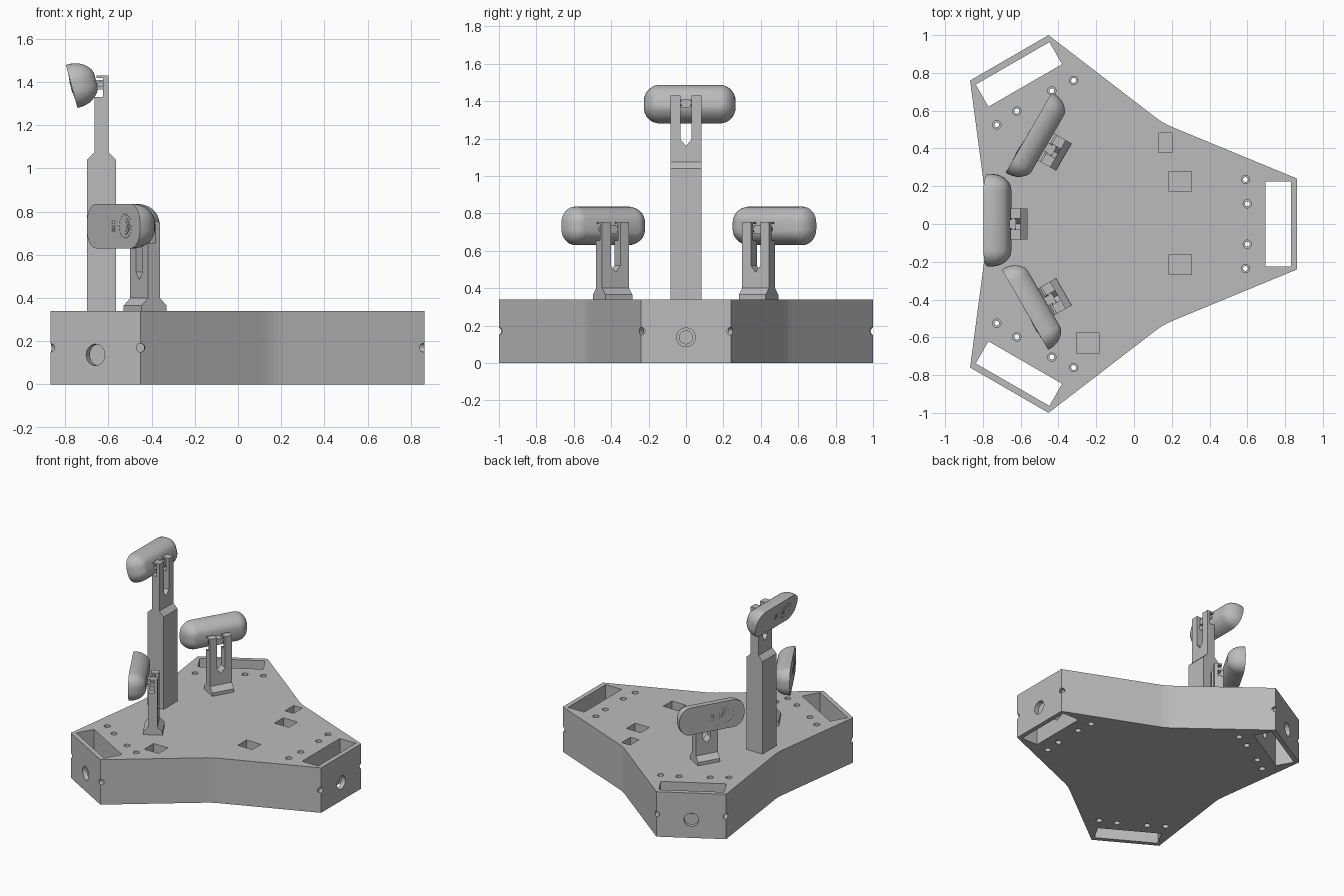
import bpy, bmesh, math
from mathutils import Matrix, Vector

old = bpy.data.objects.get("Cube")
if old:
    bpy.data.objects.remove(old, do_unlink=True)

grey = bpy.data.materials.new("plain grey")
grey.use_nodes = True
COLOUR = (0.5, 0.5, 0.5, 1)
grey.diffuse_color = COLOUR
grey.node_tree.nodes["Principled BSDF"].inputs["Base Color"].default_value = COLOUR

HEIGHT = 0.34
HUB = Matrix.Translation((-0.152, 0, 0))
ARMS = [HUB @ Matrix.Rotation(math.radians(a), 4, 'Z') for a in (0, 120, 240)]


def finish(name, bm):
    bmesh.ops.recalc_face_normals(bm, faces=bm.faces)
    mesh = bpy.data.meshes.new(name)
    bm.to_mesh(mesh)
    bm.free()
    mesh.materials.append(grey)
    obj = bpy.data.objects.new(name, mesh)
    bpy.context.collection.objects.link(obj)
    return obj


def loft(bm, rings):
    """Skin a stack of equal-length point rings and cap both ends."""
    loops = [[bm.verts.new(p) for p in ring] for ring in rings]
    n = len(loops[0])
    for a, b in zip(loops, loops[1:]):
        for i in range(n):
            bm.faces.new((a[i], a[(i + 1) % n], b[(i + 1) % n], b[i]))
    bm.faces.new(loops[0])
    bm.faces.new(loops[-1])


def box(bm, lo, hi, matrix=Matrix()):
    lo, hi = Vector(lo), Vector(hi)
    m = matrix @ Matrix.Translation((lo + hi) / 2) @ Matrix.Diagonal((*(hi - lo), 1))
    bmesh.ops.create_cube(bm, size=1, matrix=m)


def rod(bm, start, end, r, matrix=Matrix(), r2=None):
    start, end = Vector(start), Vector(end)
    d = end - start
    m = matrix @ Matrix.Translation((start + end) / 2) @ d.to_track_quat('Z', 'Y').to_matrix().to_4x4()
    bmesh.ops.create_cone(bm, cap_ends=True, segments=24, radius1=r,
                          radius2=r if r2 is None else r2, depth=d.length, matrix=m)


def cut(obj, bm):
    cutter = finish("cutter", bm)
    cutter.hide_render = True
    mod = obj.modifiers.new("cut", 'BOOLEAN')
    mod.operation, mod.solver, mod.object = 'DIFFERENCE', 'EXACT', cutter
    bpy.context.view_layer.objects.active = obj
    bpy.ops.object.modifier_apply(modifier=mod.name)
    bpy.data.objects.remove(cutter, do_unlink=True)


def smooth(obj):
    bpy.ops.object.select_all(action='DESELECT')
    obj.select_set(True)
    bpy.context.view_layer.objects.active = obj
    bpy.ops.object.shade_smooth_by_angle(angle=math.radians(30))


# Three-armed base with softened inner corners
outline = []
for m in ARMS:
    corner = Vector((0.3075, 0.5326, 0))
    end_a, end_b = Vector((1.016, 0.24, 0)), None
    end_b = Matrix.Rotation(math.radians(120), 3, 'Z') @ Vector((1.016, -0.24, 0))
    p = corner + (end_a - corner).normalized() * 0.05
    q = corner + (end_b - corner).normalized() * 0.05
    outline += [m @ Vector((1.016, -0.24, 0)), m @ end_a]
    for i in range(6):
        t = i / 5
        outline.append(m @ (p * (1 - t) ** 2 + corner * 2 * t * (1 - t) + q * t * t))
bm = bmesh.new()
loft(bm, [outline, [v + Vector((0, 0, HEIGHT)) for v in outline]])
base = finish("base", bm)

# Hand slots, screw bores and square sockets
bm = bmesh.new()
SCREWS = [(0.742, 0.235), (0.752, 0.107), (0.752, -0.107), (0.742, -0.235)]
for m in ARMS:
    box(bm, (0.847, -0.225, -0.1), (0.982, 0.225, 0.5), m)
    for x, y in SCREWS:
        rod(bm, (x, y, -0.1), (x, y, 0.5), 0.013, m)
for x, y, w, d in [(0.245, 0.225, 0.12, 0.105), (0.245, -0.215, 0.12, 0.105),
                   (-0.245, -0.63, 0.12, 0.11), (0.165, 0.43, 0.07, 0.105)]:
    box(bm, (x - w / 2, y - d / 2, 0.22), (x + w / 2, y + d / 2, 0.5))
cut(base, bm)

# Countersinks, end holes and corner holes
bm = bmesh.new()
for m in ARMS:
    for x, y in SCREWS:
        rod(bm, (x, y, 0.31), (x, y, 0.36), 0.022, m)
        rod(bm, (x, y, -0.02), (x, y, 0.03), 0.022, m)
    rod(bm, (0.95, 0, 0.137), (1.1, 0, 0.137), 0.05, m)
    rod(bm, (0.78, 0, 0.137), (0.9, 0, 0.137), 0.035, m)
    for s in (1, -1):
        rod(bm, (0.96, s * 0.205, 0.17), (1.05, s * 0.265, 0.17), 0.02, m)
cut(base, bm)


def make_stand(label, top, shoulder, place):
    """Forked post: side profile pushed across, then slotted."""
    profile = [(-0.067, HEIGHT - 0.01), (0.067, HEIGHT - 0.01), (0.067, shoulder),
               (0.032, shoulder + 0.035), (0.032, top), (-0.023, top), (-0.023, top - 0.012),
               (0.007, top - 0.012), (0.007, top - 0.1), (-0.032, top - 0.1),
               (-0.032, shoulder + 0.035), (-0.067, shoulder)]
    bm = bmesh.new()
    loft(bm, [[(x, y, z) for x, z in profile] for y in (-0.083, 0.083)])
    stand = finish(label + "_stand", bm)
    bm = bmesh.new()
    slot = [(0, top - 0.27), (0.029, top - 0.235), (0.029, top + 0.1),
            (-0.029, top + 0.1), (-0.029, top - 0.235)]
    loft(bm, [[(x, y, z) for y, z in slot] for x in (-0.2, 0.2)])
    cut(stand, bm)
    stand.matrix_world = place
    # Hinge pin and tongue
    bm = bmesh.new()
    rod(bm, (-0.006, -0.075, top - 0.04), (-0.006, 0.075, top - 0.04), 0.014)
    box(bm, (-0.06, -0.024, top - 0.065), (0.008, 0.024, top - 0.02))
    hinge = finish(label + "_hinge", bm)
    hinge.matrix_world = place


def rounded(x, inset):
    """Rounded rectangle ring of the camera body."""
    hy, hz, r = 0.245 - inset, 0.103 - inset, max(0.085 - inset, 0.02)
    ring = []
    for k, (sy, sz) in enumerate([(1, 1), (-1, 1), (-1, -1), (1, -1)]):
        for i in range(9):
            a = math.pi / 2 * (k + i / 8)
            ring.append((x, sy * (hy - r) + r * math.cos(a), sz * (hz - r) + r * math.sin(a)))
    return ring


def make_camera(label, place):
    bm = bmesh.new()
    loft(bm, [rounded(x, s) for x, s in
              [(0, 0), (0.02, 0), (0.04, 0.003), (0.06, 0.009), (0.08, 0.02),
               (0.098, 0.036), (0.11, 0.052), (0.116, 0.07)]])
    body = finish(label + "_camera", bm)
    body.matrix_world = place
    smooth(body)
    # Lens, dotted ring and microphone dots
    bm = bmesh.new()
    rod(bm, (-0.003, -0.11, 0), (0.002, -0.11, 0), 0.038)
    rod(bm, (-0.005, -0.11, 0), (0.002, -0.11, 0), 0.025)
    for i in range(20):
        a = math.tau * i / 20
        y, z = -0.11 + 0.055 * math.cos(a), 0.055 * math.sin(a)
        rod(bm, (-0.002, y, z), (0.002, y, z), 0.003)
    for i in range(3):
        for j in range(5):
            y, z = 0.012 * (i - 1), 0.012 * (j - 2)
            rod(bm, (-0.002, y, z), (0.002, y, z), 0.003)
    face = finish(label + "_camera_face", bm)
    face.matrix_world = place


# Stand positions: label, x, y, turn, top, shoulder, camera reach, camera height, tilt
for label, x, y, turn, top, shoulder, reach, z, tilt in [
        ("tall", -0.632, 0, 0, 1.43, 1.04, 0.138, 1.38, -15),
        ("right", -0.43, -0.392, 30, 0.755, 0.365, 0.158, 0.733, 0),
        ("left", -0.43, 0.388, -30, 0.755, 0.365, 0.158, 0.733, 0)]:
    place = Matrix.Translation((x, y, 0)) @ Matrix.Rotation(math.radians(turn), 4, 'Z')
    make_stand(label, top, shoulder, place)
    make_camera(label, place @ Matrix.Translation((-reach, 0.02, z))
                @ Matrix.Rotation(math.radians(tilt), 4, 'Y'))
